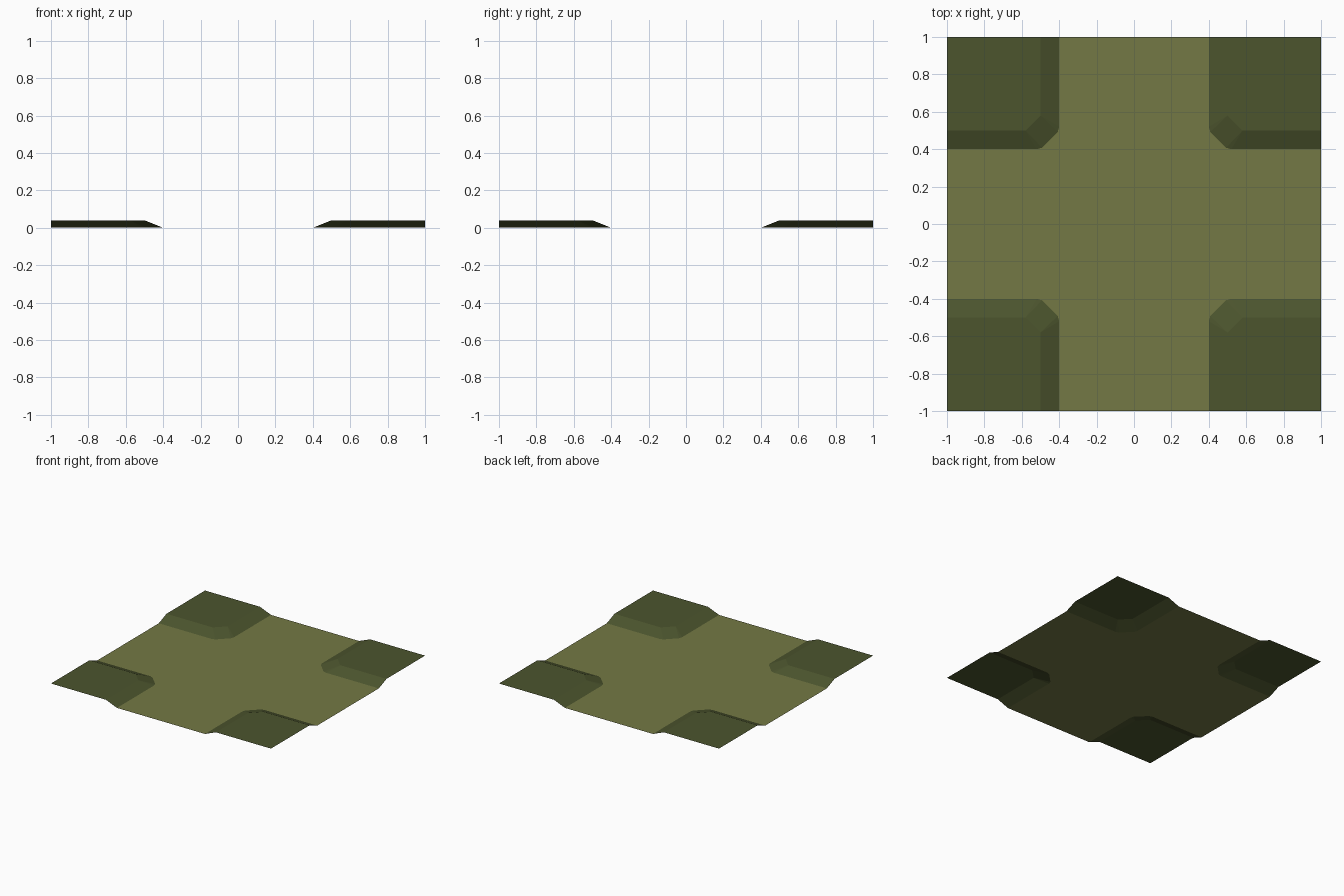
import bpy

if "Cube" in bpy.data.objects:
    bpy.data.objects.remove(bpy.data.objects["Cube"])

H = 0.04  # height of the raised grass corners


def material(name, rgb):
    m = bpy.data.materials.new(name)
    m.diffuse_color = (*rgb, 1)
    m.use_nodes = True
    m.node_tree.nodes["Principled BSDF"].inputs["Base Color"].default_value = m.diffuse_color
    return m


def sheet(name, verts, faces, mat):
    me = bpy.data.meshes.new(name)
    me.from_pydata(verts, [], faces)
    me.materials.append(mat)
    ob = bpy.data.objects.new(name, me)
    bpy.context.collection.objects.link(ob)
    return ob


road_mat = material("dry olive path", (0.175, 0.19, 0.058))
grass_mat = material("dark green grass", (0.072, 0.09, 0.027))

# outline of one bank: foot on the path, crest on the grass
foot = [(0.4, 1), (0.4, 0.52), (0.408, 0.492), (0.492, 0.408), (0.52, 0.4), (1, 0.4)]
crest = [(0.5, 1), (0.5, 0.58), (0.58, 0.5), (1, 0.5)]

# flat crossroads: one outline running round all four corners
outline = []
for sx, sy, step in ((1, 1, 1), (-1, 1, -1), (-1, -1, 1), (1, -1, -1)):
    outline += [(sx * x, sy * y, 0) for x, y in foot[::-step]]
outline = outline[::-1]
if sum(a[0] * b[1] - b[0] * a[1] for a, b in zip(outline, outline[1:] + outline[:1])) < 0:
    outline.reverse()
sheet("crossroads", outline, [list(range(len(outline)))], road_mat)

# raised grass corner with sloped bank, repeated in each quadrant
verts = [(x, y, 0) for x, y in foot] + [(x, y, H) for x, y in crest] + [(1, 1, H)]
faces = [(0, 1, 7, 6), (1, 2, 7), (2, 3, 8, 7), (3, 4, 8), (4, 5, 9, 8),
         (6, 7, 8, 9, 10)]
for sx in (1, -1):
    for sy in (1, -1):
        flip = sx * sy < 0
        sheet("grass_corner", [(sx * x, sy * y, z) for x, y, z in verts],
              [f[::-1] if flip else f for f in faces], grass_mat)
